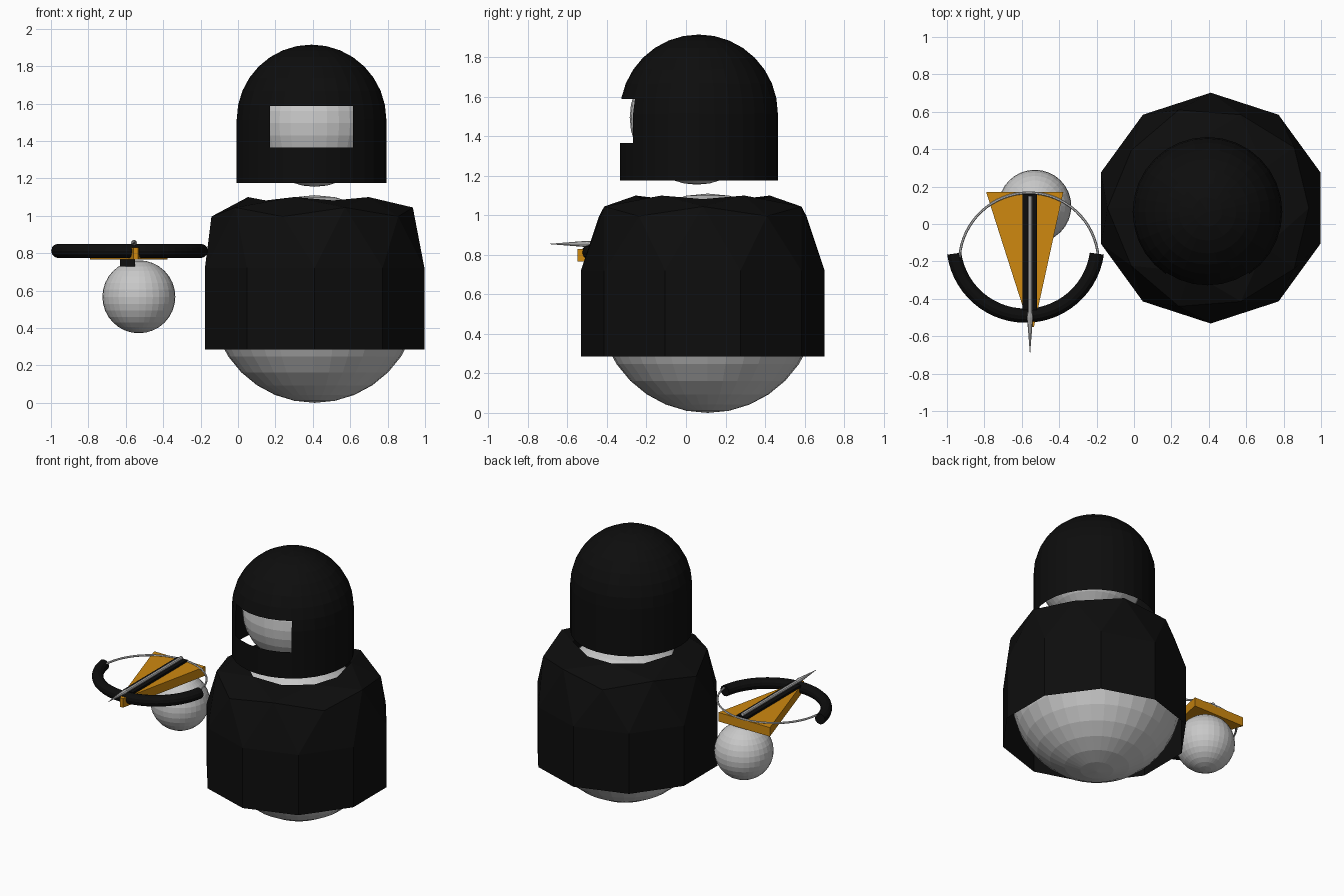
import bpy, bmesh, math
from mathutils import Vector, Matrix

if "Cube" in bpy.data.objects:
    bpy.data.objects.remove(bpy.data.objects["Cube"])


def material(name, rgb):
    m = bpy.data.materials.new(name)
    m.diffuse_color = (*rgb, 1)
    m.use_nodes = True
    m.node_tree.nodes["Principled BSDF"].inputs["Base Color"].default_value = m.diffuse_color
    return m


BLACK = material("soot black", (0.004, 0.004, 0.004))
GREY = material("light grey", (0.58, 0.58, 0.58))
ORANGE = material("orange wood", (0.62, 0.25, 0.005))


def finish(name, bm, mat, recalc=True):
    if recalc:
        bmesh.ops.recalc_face_normals(bm, faces=bm.faces[:])
    me = bpy.data.meshes.new(name)
    bm.to_mesh(me)
    bm.free()
    me.materials.append(mat)
    ob = bpy.data.objects.new(name, me)
    bpy.context.collection.objects.link(ob)
    return ob


def ball(name, centre, r, mat):
    bm = bmesh.new()
    bmesh.ops.create_uvsphere(bm, u_segments=32, v_segments=16, radius=r,
                              matrix=Matrix.Translation(centre))
    finish(name, bm, mat)


def prism(name, outline, z0, z1, mat):
    bm = bmesh.new()
    face = bm.faces.new([bm.verts.new((x, y, z0)) for x, y in outline])
    ext = bmesh.ops.extrude_face_region(bm, geom=[face])["geom"]
    for v in ext:
        if isinstance(v, bmesh.types.BMVert):
            v.co.z = z1
    finish(name, bm, mat)


def box(name, x0, x1, y0, y1, z0, z1, mat):
    prism(name, [(x0, y0), (x1, y0), (x1, y1), (x0, y1)], z0, z1, mat)


def arc_tube(name, centre, radius, a0, a1, thick, steps, sides, mat):
    """Round tube swept along a level arc, with capped ends."""
    bm = bmesh.new()
    rings = []
    for i in range(steps + 1):
        a = math.radians(a0 + (a1 - a0) * i / steps)
        ring = []
        for j in range(sides):
            b = 2 * math.pi * j / sides
            r = radius + thick * math.cos(b)
            ring.append(bm.verts.new((centre[0] + r * math.cos(a), centre[1] + r * math.sin(a),
                                      centre[2] + thick * math.sin(b))))
        rings.append(ring)
    for p, q in zip(rings, rings[1:]):
        for j in range(sides):
            k = (j + 1) % sides
            bm.faces.new((p[j], p[k], q[k], q[j]))
    bm.faces.new(rings[0])
    bm.faces.new(rings[-1])
    finish(name, bm, mat)


def lathe_y(name, profile, x, z, sides, mat):
    """Turned shape along y; profile holds (y, radius)."""
    bm = bmesh.new()
    rings = [[bm.verts.new((x + r * math.cos(2 * math.pi * j / sides), y,
                            z + r * math.sin(2 * math.pi * j / sides)))
              for j in range(sides)] for y, r in profile]
    for p, q in zip(rings, rings[1:]):
        for j in range(sides):
            k = (j + 1) % sides
            bm.faces.new((p[j], p[k], q[k], q[j]))
    bm.faces.new(rings[0])
    bm.faces.new(rings[-1])
    finish(name, bm, mat)


# Round body, head and floating hand
ball("body", (0.41, 0.11, 0.555), 0.555, GREY)
ball("head", (0.41, 0.055, 1.495), 0.34, GREY)
ball("hand", (-0.53, 0.095, 0.567), 0.195, GREY)

# Cloak: upper half of a faceted ball, open neck, straight skirt
R = 0.617
bm = bmesh.new()
bmesh.ops.create_icosphere(bm, subdivisions=2, radius=R, matrix=Matrix.Rotation(math.pi, 4, 'Z'))
bmesh.ops.delete(bm, geom=[v for v in bm.verts if v.co.z < -0.01 or v.co.z > 0.95 * R],
                 context='VERTS')
rim = [e for e in bm.edges if e.is_boundary and all(abs(v.co.z) < 0.01 for v in e.verts)]
neck = [e for e in bm.edges if e.is_boundary and all(v.co.z > 0.3 for v in e.verts)]
for v in {v for e in neck for v in e.verts}:
    v.co = (v.co.x * 1.1, v.co.y * 1.1, 0.38)
for g in bmesh.ops.extrude_edge_only(bm, edges=rim)["geom"]:
    if isinstance(g, bmesh.types.BMVert):
        g.co.z = -0.435
split = bmesh.ops.subdivide_edges(bm, edges=neck, cuts=1)["geom_inner"]
for g in split:
    if isinstance(g, bmesh.types.BMVert):
        g.co = (g.co.x * 1.12, g.co.y * 1.12, 0.362)
bmesh.ops.translate(bm, verts=bm.verts[:], vec=(0.41, 0.085, 0.72))
finish("cloak", bm, BLACK)

# Helmet: open cylinder with domed top and a cut visor slot
HX, HY, HR, HZ = 0.393, 0.065, 0.4, 1.515
profile = [(HR, 1.175)] + [(HR * math.cos(math.pi * i / 16), HZ + HR * math.sin(math.pi * i / 16))
                           for i in range(8)]
bm = bmesh.new()
N = 32
rings = [[bm.verts.new((HX + r * math.cos(2 * math.pi * j / N), HY + r * math.sin(2 * math.pi * j / N), z))
          for j in range(N)] for r, z in profile]
for p, q in zip(rings, rings[1:]):
    for j in range(N):
        k = (j + 1) % N
        bm.faces.new((p[j], p[k], q[k], q[j]))
top = bm.verts.new((HX, HY, HZ + HR))
for j in range(N):
    bm.faces.new((rings[-1][j], rings[-1][(j + 1) % N], top))
X0, X1, Z0, Z1 = 0.17, 0.615, 1.365, 1.588
for co, no in (((X0, 0, 0), (1, 0, 0)), ((X1, 0, 0), (1, 0, 0)),
               ((0, 0, Z0), (0, 0, 1)), ((0, 0, Z1), (0, 0, 1))):
    front = [f for f in bm.faces if f.calc_center_median().y < HY]
    geom = set(front) | {e for f in front for e in f.edges} | {v for f in front for v in f.verts}
    bmesh.ops.bisect_plane(bm, geom=list(geom), plane_co=co, plane_no=no)
slot = []
for f in bm.faces:
    c = f.calc_center_median()
    if c.y < HY and X0 < c.x < X1 and Z0 < c.z < Z1:
        slot.append(f)
bmesh.ops.delete(bm, geom=slot, context='FACES')
finish("helmet", bm, BLACK)

# Crossbow: wedge stock, grip, rail, bow limb, string and bolt
prism("stock", [(-0.79, 0.17), (-0.56, -0.55), (-0.535, -0.55), (-0.378, 0.17)], 0.765, 0.83, ORANGE)
box("grip", -0.63, -0.55, -0.02, 0.1, 0.73, 0.766, BLACK)
box("rail", -0.597, -0.518, -0.46, 0.16, 0.828, 0.845, BLACK)
arc_tube("bow_limb", (-0.58, -0.105, 0.812), 0.385, 188, 352, 0.038, 28, 12, BLACK)
arc_tube("bow_string", (-0.562, -0.205, 0.832), 0.372, 4, 176, 0.007, 32, 6, GREY)
lathe_y("bolt", [(0.15, 0.012), (-0.47, 0.012), (-0.5, 0.016), (-0.69, 0.001)], -0.556, 0.855, 8, GREY)
